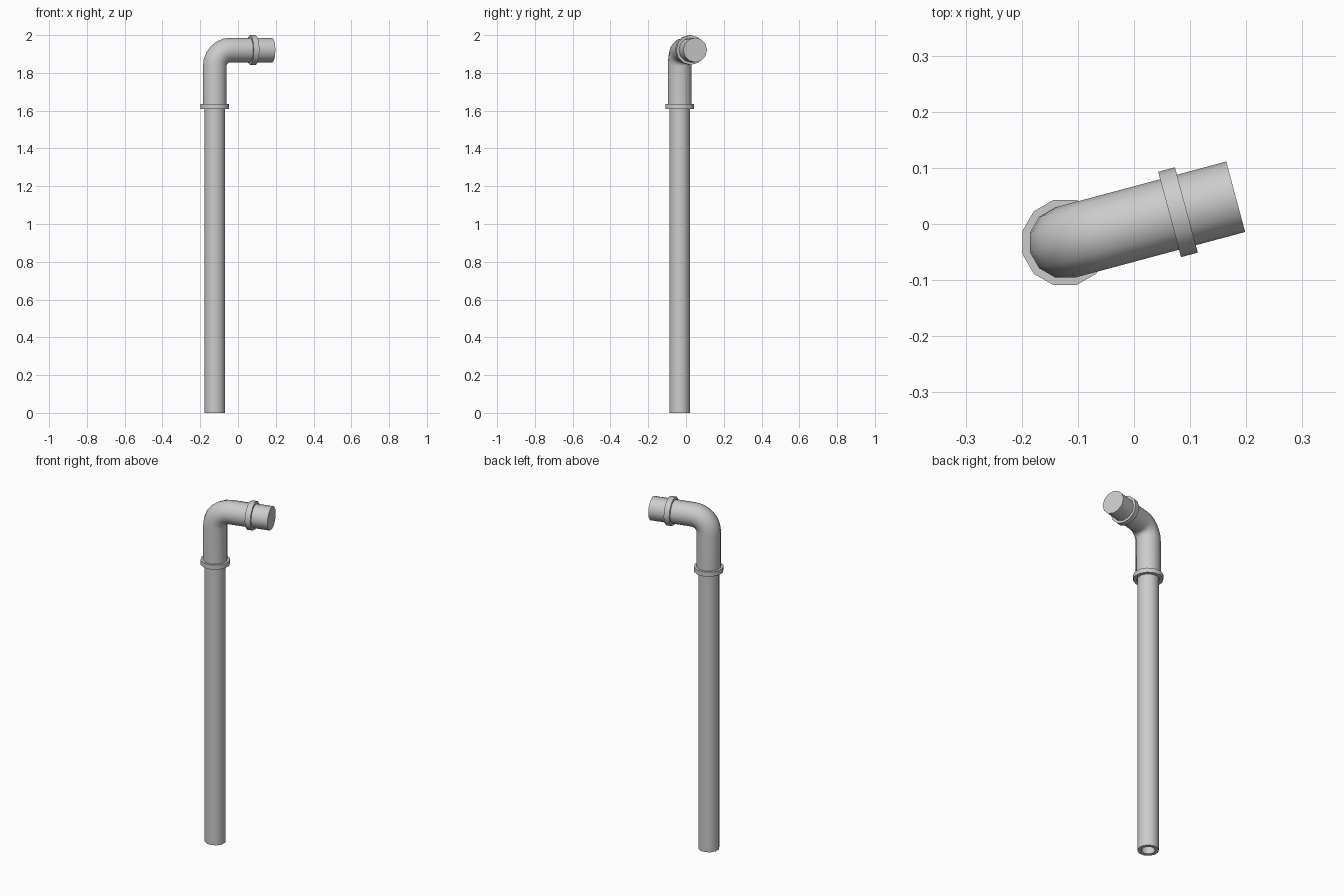
import bpy, bmesh
from math import sin, cos, pi, radians
from mathutils import Vector

if "Cube" in bpy.data.objects:
    bpy.data.objects.remove(bpy.data.objects["Cube"])

SIDES = 12
BASE = Vector((-0.123, -0.033, 0))
TURN = radians(15)
ARM_Z = 1.921      # height of the horizontal arm's axis
BEND = 0.085       # bend radius of the elbow axis


def sweep(name, stations, cap=True):
    """Skin rings along the xz plane; station = (x, z, tilt, radius), tilt 0 is up."""
    bm = bmesh.new()
    rings = []
    for x, z, tilt, r in stations:
        u = Vector((cos(tilt), 0, -sin(tilt)))
        ring = []
        for i in range(SIDES):
            a = 2 * pi * i / SIDES
            ring.append(bm.verts.new(Vector((x, 0, z)) + u * r * cos(a) + Vector((0, r * sin(a), 0))))
        rings.append(ring)
    pairs = list(zip(rings, rings[1:]))
    if cap:
        bm.faces.new(rings[0])
        bm.faces.new(rings[-1])
    else:
        pairs.append((rings[-1], rings[0]))   # close the wall into a hollow tube
    for a, b in pairs:
        for i in range(SIDES):
            j = (i + 1) % SIDES
            bm.faces.new((a[i], a[j], b[j], b[i]))
    bmesh.ops.recalc_face_normals(bm, faces=bm.faces[:])
    mesh = bpy.data.meshes.new(name)
    bm.to_mesh(mesh)
    bm.free()
    ob = bpy.data.objects.new(name, mesh)
    bpy.context.collection.objects.link(ob)
    ob.location = BASE
    ob.rotation_euler.z = TURN
    bpy.ops.object.select_all(action='DESELECT')
    ob.select_set(True)
    bpy.context.view_layer.objects.active = ob
    bpy.ops.object.shade_smooth_by_angle(angle=radians(40))
    return ob


# Long hollow downpipe
sweep("downpipe", [(0, 0, 0, 0.056), (0, 1.62, 0, 0.056),
                   (0, 1.62, 0, 0.036), (0, 0, 0, 0.036)], cap=False)

# Elbow: short riser, quarter bend, horizontal arm with a closed end
elbow = [(0, 1.615, 0, 0.065)]
for k in range(7):
    t = pi / 2 * k / 6
    elbow.append((BEND * (1 - cos(t)), ARM_Z - BEND + BEND * sin(t), t, 0.065))
elbow.append((0.315, ARM_Z, pi / 2, 0.065))
sweep("elbow", elbow)

# Collars
R_OUT, R_IN = 0.0787, 0.06
sweep("lower_collar", [(0, z, 0, r) for z, r in
                       ((1.609, R_OUT), (1.635, R_OUT), (1.635, R_IN), (1.609, R_IN))], cap=False)
sweep("arm_collar", [(x, ARM_Z, pi / 2, r) for x, r in
                     ((0.193, R_OUT), (0.224, R_OUT), (0.224, R_IN), (0.193, R_IN))], cap=False)
